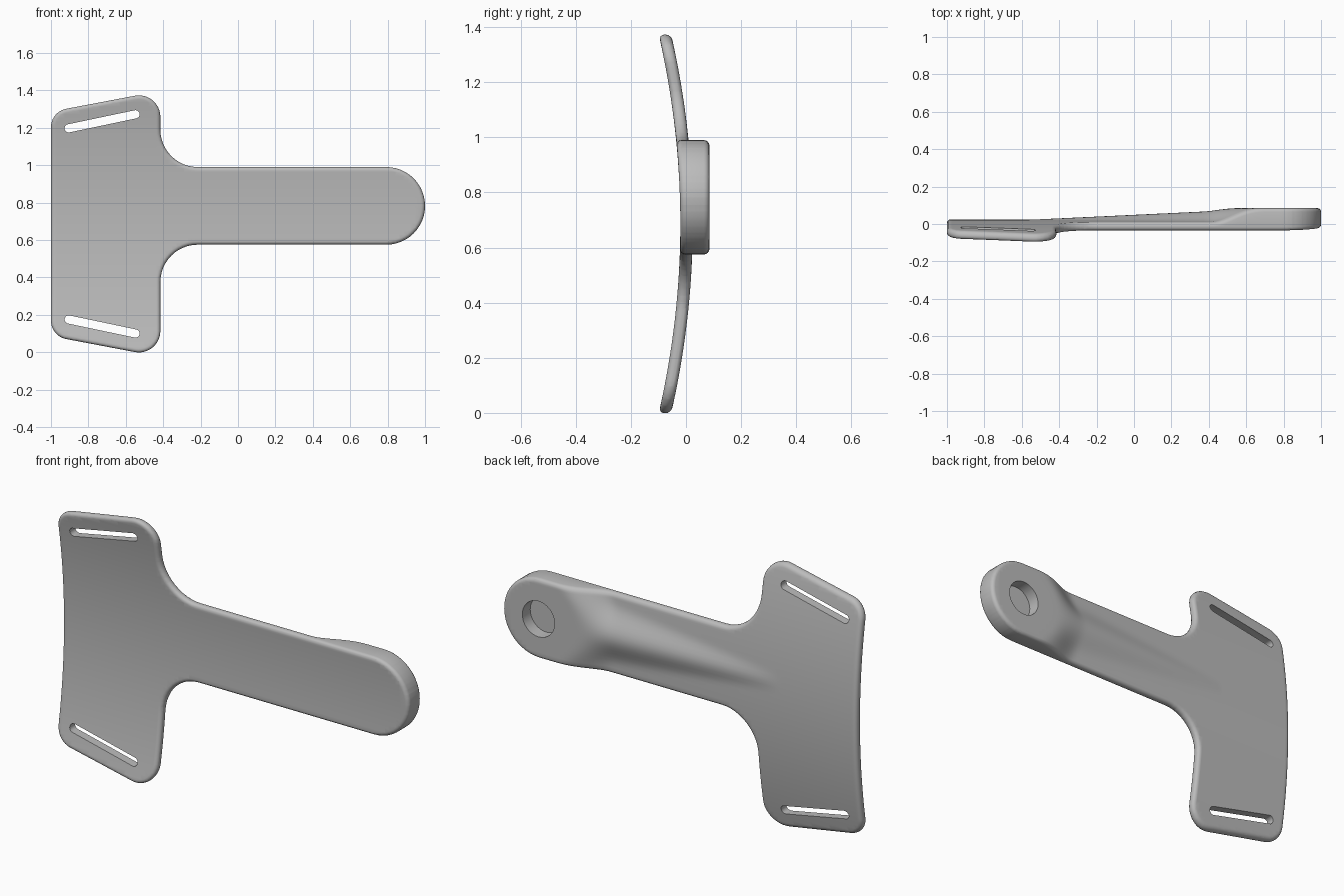
import bpy, bmesh, math
from mathutils import Vector

cube = bpy.data.objects.get("Cube")
if cube:
    bpy.data.objects.remove(cube, do_unlink=True)

MID = 0.686            # mid height of the strap plate
ARM_Z, ARM_R = 0.7825, 0.2075
BOSS_X = 1 - ARM_R
HALF = 0.0225          # half thickness of the sheet

grey = bpy.data.materials.new("plain grey")
grey.use_nodes = True
colour = (0.5, 0.5, 0.5, 1)
grey.diffuse_color = colour
grey.node_tree.nodes["Principled BSDF"].inputs["Base Color"].default_value = colour


def rounded(corners, steps=10):
    """Polygon whose corners (x, z, radius) are replaced by arcs."""
    pts = []
    for i, (x, z, r) in enumerate(corners):
        p = Vector((x, z))
        a = (Vector(corners[i - 1][:2]) - p).normalized()
        b = (Vector(corners[(i + 1) % len(corners)][:2]) - p).normalized()
        half = a.angle(b) / 2
        centre = p + (a + b).normalized() * r / math.sin(half)
        start = p + a * r / math.tan(half) - centre
        sweep = math.pi - 2 * half
        if a.x * b.y - a.y * b.x > 0:
            sweep = -sweep
        for k in range(steps + 1):
            t = sweep * k / steps
            c, s = math.cos(t), math.sin(t)
            pts.append(centre + Vector((start.x * c - start.y * s,
                                        start.x * s + start.y * c)))
    return pts


def prism(pts, y0, y1):
    """Extrude an x-z outline from y0 to y1."""
    bm = bmesh.new()
    face = bm.faces.new([bm.verts.new((p.x, y0, p.y)) for p in pts])
    side = bmesh.ops.extrude_face_region(bm, geom=[face])
    bmesh.ops.translate(bm, vec=(0, y1 - y0, 0),
                        verts=[g for g in side["geom"] if isinstance(g, bmesh.types.BMVert)])
    bmesh.ops.recalc_face_normals(bm, faces=bm.faces)
    return bm


def add_object(name, bm):
    mesh = bpy.data.meshes.new(name)
    bm.to_mesh(mesh)
    bm.free()
    mesh.materials.append(grey)
    ob = bpy.data.objects.new(name, mesh)
    bpy.context.collection.objects.link(ob)
    return ob


def smooth(t):
    t = max(0, min(1, t))
    return t * t * (3 - 2 * t)


def bow(z):
    return -0.068 * ((z - MID) / 0.64) ** 2


def back(x, z):
    """Back surface: bowed sheet, tapering central rib, flat round boss."""
    dz = z - ARM_Z
    y = HALF + 0.002 + bow(z)
    t = max(0, min(1, (x + 0.55) / 1.1))
    width = 0.05 + 0.13 * t
    if abs(dz) < width:
        y += 0.052 * t * math.cos(dz / width * math.pi / 2) ** 2
    d = math.hypot(x - BOSS_X, dz) if x < BOSS_X else 0
    k = smooth(1 - (d - 0.2225) / 0.2) if x > 0.2 else 0
    return y + (0.085 - y) * k


# Outline of strap plate and arm, listed clockwise from the upper left
plate_end = [(-1, 1.286, 0.1), (-0.415, 1.397, 0.115)]
fillet_x, fillet_r = -0.415, 0.2
outline = rounded(
    plate_end
    + [(fillet_x, ARM_Z + ARM_R, fillet_r), (1, ARM_Z + ARM_R, ARM_R - 0.0005),
       (1, ARM_Z - ARM_R, ARM_R - 0.0005), (fillet_x, ARM_Z - ARM_R, fillet_r)]
    + [(x, 2 * MID - z, r) for x, z, r in reversed(plate_end)], 12)
bm = prism(outline, -HALF, HALF)

# Rounded rim on both faces
rim = [e for e in bm.edges if abs(e.verts[0].co.y - e.verts[1].co.y) < 1e-5]
bmesh.ops.bevel(bm, geom=rim, offset=0.02, segments=4, profile=0.5,
                affect='EDGES', clamp_overlap=False)

# Slice into a fine grid so the sheet can be shaped
for axis, lo, hi, step in ((0, -0.97, 0.98, 0.0213), (2, 0.03, 1.36, 0.0207)):
    normal = Vector((axis == 0, 0, axis == 2))
    for i in range(int((hi - lo) / step)):
        bmesh.ops.bisect_plane(bm, geom=bm.verts[:] + bm.edges[:] + bm.faces[:],
                               dist=1e-5, plane_co=normal * (lo + i * step),
                               plane_no=normal)
for v in bm.verts:
    x, y, z = v.co
    v.co.y = y + (back(x, z) - HALF if y > 0 else bow(z) + 0.002)
bmesh.ops.triangulate(bm, faces=[f for f in bm.faces if len(f.verts) > 4])
bracket = add_object("strap_plate_and_arm", bm)


# Strap slots and the blind boss hole
def slot(mirror):
    a, b = Vector((-0.905, 1.197)), Vector((-0.548, 1.272))
    if mirror:
        a.y, b.y = 2 * MID - a.y, 2 * MID - b.y
    turn = math.atan2(b.y - a.y, b.x - a.x)
    pts = []
    for p, begin in ((b, turn - math.pi / 2), (a, turn + math.pi / 2)):
        for k in range(13):
            t = begin + math.pi * k / 12
            pts.append(p + 0.022 * Vector((math.cos(t), math.sin(t))))
    return prism(pts, -0.3, 0.3)


circle = [Vector((BOSS_X, ARM_Z)) + 0.093 * Vector((math.cos(t), math.sin(t)))
          for t in (math.tau * k / 48 for k in range(48))]
cutters = [add_object("upper_slot_cutter", slot(False)),
           add_object("lower_slot_cutter", slot(True)),
           add_object("boss_hole_cutter", prism(circle, 0.02, 0.3))]

bpy.context.view_layer.objects.active = bracket
bracket.select_set(True)
for cutter in cutters:
    cutter.hide_render = True
    mod = bracket.modifiers.new("cut", 'BOOLEAN')
    mod.operation, mod.solver, mod.object = 'DIFFERENCE', 'EXACT', cutter
    bpy.ops.object.modifier_apply(modifier=mod.name)
    bpy.data.objects.remove(cutter, do_unlink=True)
bpy.ops.object.shade_smooth_by_angle(angle=math.radians(32))
